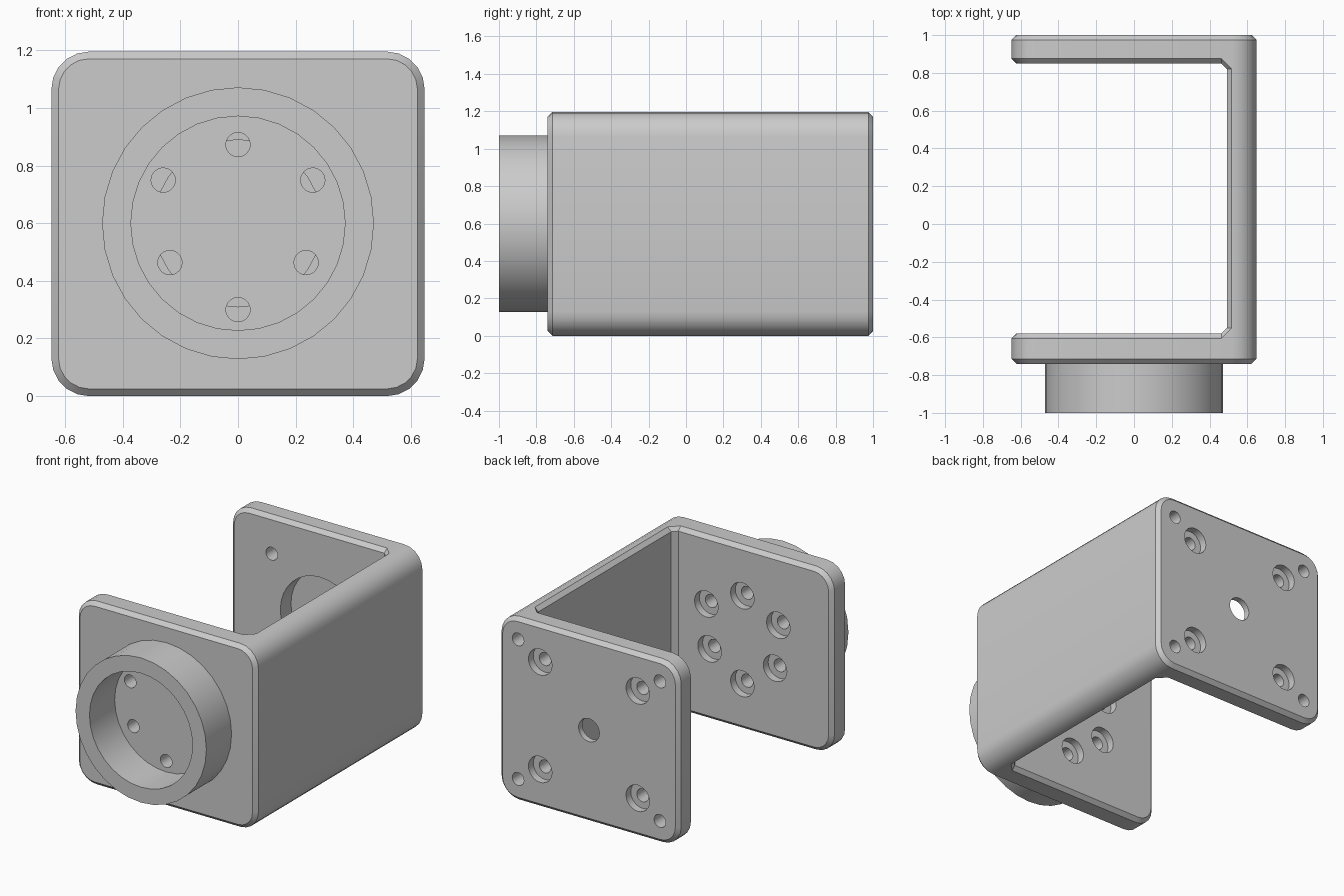
import bpy, bmesh, math

cube = bpy.data.objects.get("Cube")
if cube:
    bpy.data.objects.remove(cube, do_unlink=True)

HALF_W, HEIGHT, RADIUS, CHAMFER = 0.648, 1.196, 0.13, 0.025
CENTRE_Z = 0.6

grey = bpy.data.materials.new("light_grey")
grey.use_nodes = True
colour = (0.6, 0.6, 0.6, 1)
grey.diffuse_color = colour
grey.node_tree.nodes["Principled BSDF"].inputs["Base Color"].default_value = colour


def finish(bm, name):
    bmesh.ops.recalc_face_normals(bm, faces=bm.faces)
    mesh = bpy.data.meshes.new(name)
    bm.to_mesh(mesh)
    bm.free()
    mesh.materials.append(grey)
    obj = bpy.data.objects.new(name, mesh)
    bpy.context.collection.objects.link(obj)
    return obj


def select(obj):
    bpy.ops.object.select_all(action="DESELECT")
    obj.select_set(True)
    bpy.context.view_layer.objects.active = obj


def smooth(obj):
    select(obj)
    bpy.ops.object.shade_smooth_by_angle(angle=math.radians(30))


def loft(bm, loops, caps=True):
    """Skin a row of closed point loops."""
    rows = [[bm.verts.new(p) for p in loop] for loop in loops]
    n = len(rows[0])
    for a, b in zip(rows, rows[1:]):
        for i in range(n):
            j = (i + 1) % n
            bm.faces.new((a[i], a[j], b[j], b[i]))
    if caps:
        bm.faces.new(rows[0])
        bm.faces.new(rows[-1])


def corner(sx, sz, inset=0.0, steps=5):
    """Arc points of one rounded corner, counterclockwise in x and z."""
    start = {(1, -1): -90, (1, 1): 0, (-1, 1): 90, (-1, -1): 180}[sx, sz]
    cx = sx * (HALF_W - RADIUS)
    cz = HEIGHT / 2 + sz * (HEIGHT / 2 - RADIUS)
    r = RADIUS - inset
    angles = [math.radians(start + 90 * i / steps) for i in range(steps + 1)]
    return [(cx + r * math.cos(a), cz + r * math.sin(a)) for a in angles]


def rounded_loop(y, inset):
    points = []
    for sx, sz in ((1, -1), (1, 1), (-1, 1), (-1, -1)):
        points += corner(sx, sz, inset)
    return [(x, y, z) for x, z in points]


def lathe(bm, profile, x=0, z=CENTRE_Z, segments=24, caps=True):
    """Turn a list of (radius, y) around an axis along y."""
    turn = [2 * math.pi * i / segments for i in range(segments)]
    loft(bm, [[(x + r * math.cos(a), y, z + r * math.sin(a)) for a in turn]
              for r, y in profile], caps)


def plate(name, y0, y1, cutter_bm):
    """Rounded plate, chamfered on both faces, with holes cut out."""
    bm = bmesh.new()
    loft(bm, [rounded_loop(y0, CHAMFER), rounded_loop(y0 + CHAMFER, 0),
              rounded_loop(y1 - CHAMFER, 0), rounded_loop(y1, CHAMFER)])
    obj = finish(bm, name)
    cutter = finish(cutter_bm, name + "_cutter")
    cutter.hide_render = True
    mod = obj.modifiers.new("holes", "BOOLEAN")
    mod.operation, mod.solver, mod.object = "DIFFERENCE", "EXACT", cutter
    select(obj)
    bpy.ops.object.modifier_apply(modifier=mod.name)
    bpy.data.objects.remove(cutter, do_unlink=True)
    smooth(obj)


def screw_hole(bm, front, face, x, z):
    """Through hole with a counterbore sunk from the rear face."""
    lathe(bm, [(0.042, front - 0.05), (0.042, face - 0.05),
               (0.085, face - 0.05), (0.085, face + 0.05)], x, z)


# Front plate with six counterbored holes on two alternating radii
FRONT, FRONT_IN, BACK_IN, BACK = -0.74, -0.58, 0.85, 1.0
holes = bmesh.new()
for i in range(6):
    a = math.radians(30 + 60 * i)
    r = 0.273 if i % 2 else 0.3
    screw_hole(holes, FRONT, FRONT_IN, r * math.cos(a), CENTRE_Z + r * math.sin(a))
plate("front_plate", FRONT, FRONT_IN, holes)

# Back plate: round pocket with centre hole, screw holes, blind corner holes
holes = bmesh.new()
lathe(holes, [(0.29, BACK_IN - 0.05), (0.29, BACK - 0.04),
              (0.075, BACK - 0.04), (0.075, BACK + 0.05)], segments=32)
for sx in (-1, 1):
    for sz in (-1, 1):
        screw_hole(holes, BACK_IN, BACK, 0.352 * sx, CENTRE_Z + 0.35 * sz)
        lathe(holes, [(0.042, BACK - 0.1), (0.042, BACK + 0.05)],
              0.512 * sx, CENTRE_Z + 0.455 * sz)
plate("back_plate", BACK_IN, BACK, holes)


# Side wall joining the plates, flared at its inner corners
def wall_loop(y, inner):
    points = corner(1, -1) + corner(1, 1)
    points += [(inner + CHAMFER, HEIGHT), (inner, HEIGHT - CHAMFER),
               (inner, CHAMFER), (inner + CHAMFER, 0)]
    return [(x, y, z) for x, z in points]


INNER, FLARE = 0.492, 0.055
y0, y1 = FRONT_IN - CHAMFER, BACK_IN + CHAMFER
bm = bmesh.new()
loft(bm, [wall_loop(y0, INNER - FLARE), wall_loop(y0 + FLARE, INNER),
          wall_loop(y1 - FLARE, INNER), wall_loop(y1, INNER - FLARE)], caps=False)
smooth(finish(bm, "side_wall"))

# Round collar on the front plate
bm = bmesh.new()
lathe(bm, [(0.472, FRONT), (0.472, -1), (0.372, -1), (0.372, FRONT)],
      segments=32, caps=False)
smooth(finish(bm, "front_collar"))
